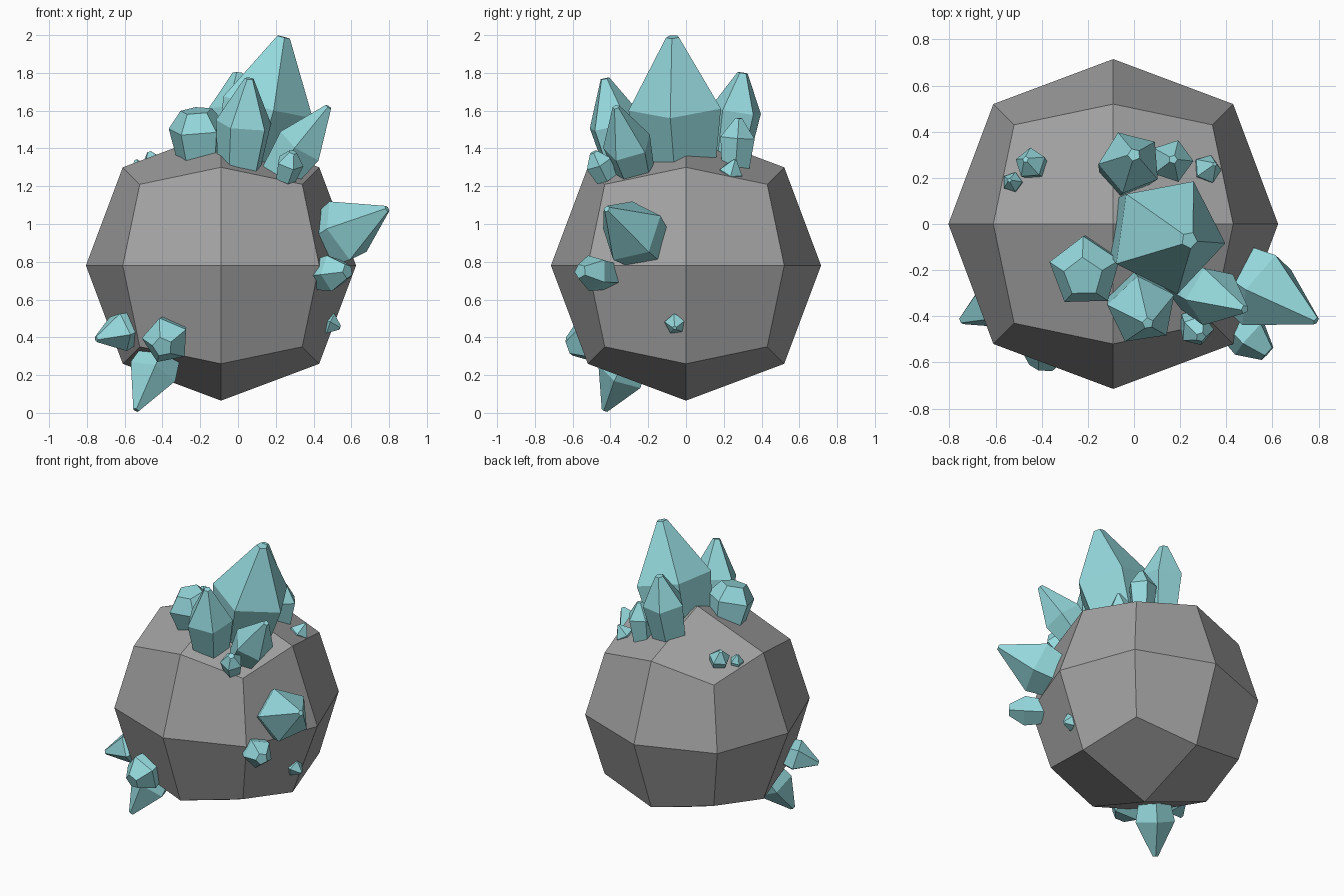
import bpy
import bmesh
from math import cos, sin, radians, tau
from mathutils import Vector

default_cube = bpy.data.objects.get("Cube")
if default_cube:
    bpy.data.objects.remove(default_cube)


def make_material(name, color):
    material = bpy.data.materials.new(name)
    material.use_nodes = True
    material.diffuse_color = (*color, 1)
    shader = material.node_tree.nodes["Principled BSDF"]
    shader.inputs["Base Color"].default_value = (*color, 1)
    shader.inputs["Roughness"].default_value = 0.8
    return material


def finish(bm, name, material):
    bmesh.ops.recalc_face_normals(bm, faces=bm.faces)
    mesh = bpy.data.meshes.new(name)
    bm.to_mesh(mesh)
    bm.free()
    mesh.materials.append(material)
    obj = bpy.data.objects.new(name, mesh)
    bpy.context.collection.objects.link(obj)
    return obj


stone_grey = make_material("stone grey", (0.36, 0.36, 0.36))
crystal_teal = make_material("crystal teal", (0.30, 0.69, 0.72))


def build_boulder():
    """Cube split once per side, each point pushed out by its kind."""
    bm = bmesh.new()
    bmesh.ops.create_cube(bm, size=2)
    bmesh.ops.subdivide_edges(bm, edges=bm.edges[:], cuts=1, use_grid_fill=True)
    reach = {1: 0.715, 2: 0.52, 3: 0.43}  # face centre, edge middle, corner
    centre = Vector((-0.09, 0, 0.78))
    for vert in bm.verts:
        kind = sum(abs(c) > 0.5 for c in vert.co)
        vert.co = vert.co * reach[kind] + centre
    finish(bm, "boulder", stone_grey)


def build_crystal(name, base, tip, radius, waist=0.5, blunt=0.15, roll=0):
    """Five-sided crystal: narrow foot, wide waist, small flat tip."""
    base, tip = Vector(base), Vector(tip)
    axis = tip - base
    turn = Vector((0, 0, 1)).rotation_difference(axis)
    bm = bmesh.new()
    rings = []
    for along, scale in ((0, 0.78), (waist, 1), (1, blunt)):
        ring = []
        for i in range(5):
            angle = radians(roll) + tau * i / 5
            spoke = Vector((cos(angle), sin(angle), 0)) * radius * scale
            ring.append(bm.verts.new(base + axis * along + turn @ spoke))
        rings.append(ring)
    for low, high in zip(rings, rings[1:]):
        for i in range(5):
            j = (i + 1) % 5
            bm.faces.new((low[i], low[j], high[j], high[i]))
    bm.faces.new(rings[0][::-1])
    bm.faces.new(rings[-1])
    finish(bm, name, crystal_teal)


build_boulder()

# Crown cluster
build_crystal("crown_main_crystal", (0.06, -0.03, 1.29), (0.24, -0.07, 1.99), 0.26, 0.48, 0.14, -8)
build_crystal("crown_front_crystal", (0.01, -0.32, 1.29), (0.06, -0.43, 1.77), 0.155, 0.5, 0.16, 26)
build_crystal("crown_left_crystal", (0.22, -0.26, 1.25), (0.48, -0.37, 1.62), 0.135, 0.45, 0.14, 40)
build_crystal("crown_blunt_crystal", (-0.2, -0.17, 1.33), (-0.22, -0.23, 1.6), 0.16, 0.65, 0.55, 20)
build_crystal("crown_back_crystal", (-0.04, 0.22, 1.3), (0, 0.3, 1.8), 0.14, 0.6, 0.2, 40)
build_crystal("crown_back_small_crystal", (0.15, 0.26, 1.27), (0.17, 0.28, 1.56), 0.095, 0.65, 0.2, 0)

# Small buds on the upper slopes
build_crystal("bud_back_left", (0.29, 0.22, 1.22), (0.35, 0.26, 1.34), 0.065)
build_crystal("bud_front_left", (0.25, -0.42, 1.24), (0.29, -0.49, 1.38), 0.075, 0.6, 0.3)
build_crystal("bud_back_right", (-0.42, 0.24, 1.24), (-0.47, 0.28, 1.38), 0.07, 0.6, 0.2, 20)
build_crystal("bud_right", (-0.51, 0.17, 1.22), (-0.54, 0.19, 1.34), 0.045, 0.6, 0.2)

# Left side cluster
build_crystal("left_large_crystal", (0.42, -0.2, 0.88), (0.79, -0.42, 1.08), 0.18, 0.4, 0.1, 18)
build_crystal("left_blunt_crystal", (0.39, -0.39, 0.73), (0.58, -0.56, 0.75), 0.1, 0.6, 0.4, 18)
build_crystal("left_bud", (0.44, -0.05, 0.49), (0.54, -0.06, 0.45), 0.06, 0.5, 0.2, 36)

# Lower right cluster
build_crystal("lower_side_crystal", (-0.54, -0.31, 0.46), (-0.75, -0.42, 0.39), 0.11, 0.4, 0.15)
build_crystal("lower_blunt_crystal", (-0.36, -0.42, 0.42), (-0.4, -0.62, 0.35), 0.13, 0.55, 0.42, 18)
build_crystal("lower_long_crystal", (-0.4, -0.28, 0.33), (-0.54, -0.43, 0.015), 0.135, 0.4, 0.13)
